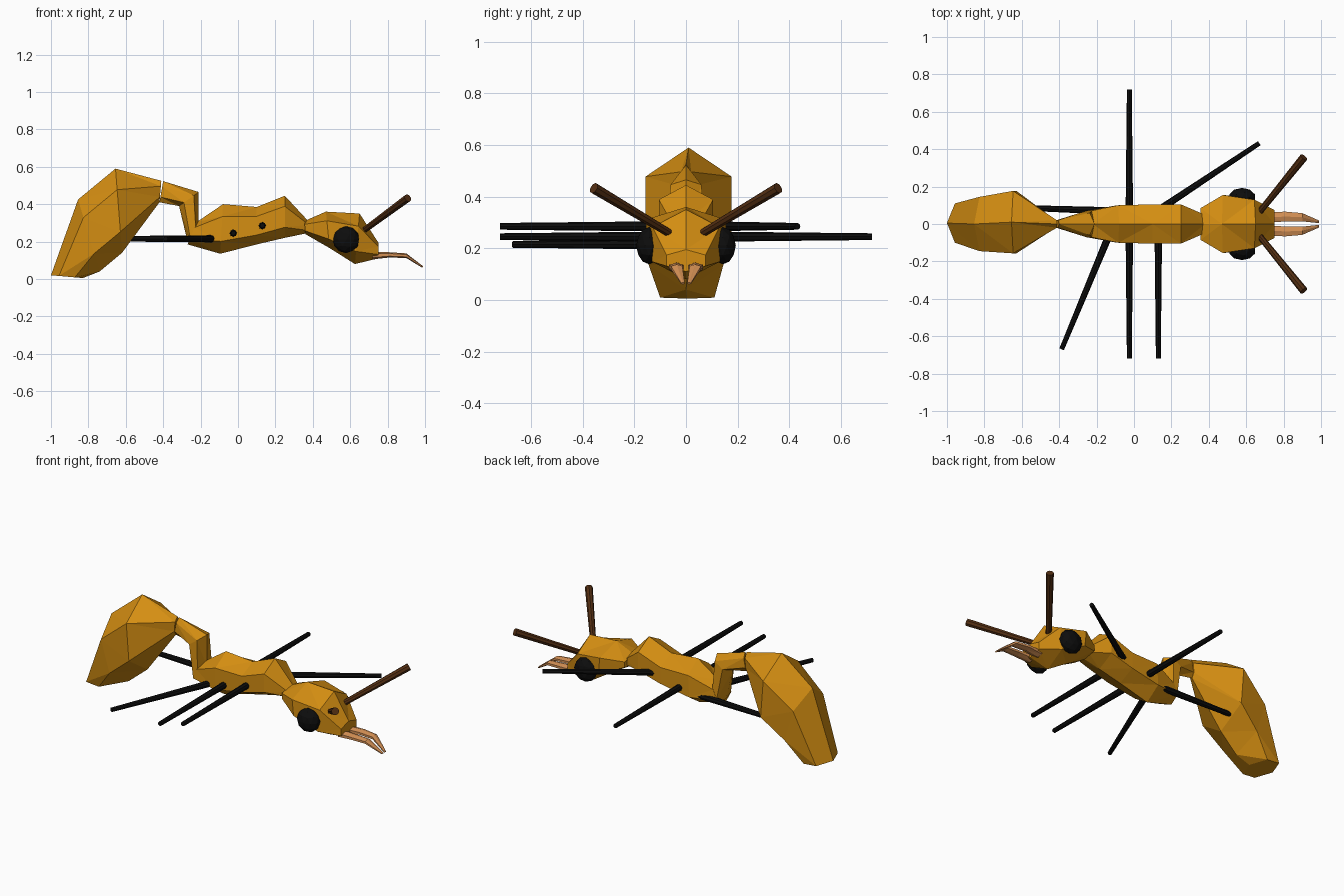
import bpy, bmesh, math
from mathutils import Vector

if "Cube" in bpy.data.objects:
    bpy.data.objects.remove(bpy.data.objects["Cube"])


def mat(name, r, g, b):
    m = bpy.data.materials.new(name)
    m.diffuse_color = (r, g, b, 1)
    m.use_nodes = True
    m.node_tree.nodes["Principled BSDF"].inputs["Base Color"].default_value = m.diffuse_color
    return m


AMBER = mat("amber shell", 0.66, 0.27, 0.006)
BLACK = mat("black", 0.004, 0.004, 0.004)
BROWN = mat("dark brown", 0.085, 0.027, 0.006)
PEACH = mat("peach", 0.66, 0.28, 0.09)


def finish(name, bm, material, triangulate=False):
    if triangulate:
        bmesh.ops.triangulate(bm, faces=[f for f in bm.faces if len(f.verts) == 4])
    bmesh.ops.recalc_face_normals(bm, faces=bm.faces)
    me = bpy.data.meshes.new(name)
    bm.to_mesh(me)
    bm.free()
    me.materials.append(material)
    ob = bpy.data.objects.new(name, me)
    bpy.context.collection.objects.link(ob)
    return ob


def loft(name, sections, material, n=6):
    """Each section: top x, top z, bottom x, bottom z, half width, y centre."""
    bm = bmesh.new()
    rings = []
    wmax = max(math.sin(2 * math.pi * i / n) for i in range(n))
    for tx, tz, bx, bz, w, yc in sections:
        ring = []
        for i in range(n):
            a = 2 * math.pi * i / n
            k = (1 + math.cos(a)) / 2
            ring.append(bm.verts.new((bx + (tx - bx) * k,
                                      yc + w * math.sin(a) / wmax,
                                      bz + (tz - bz) * k)))
        rings.append(ring)
    for r, s in zip(rings, rings[1:]):
        for i in range(n):
            j = (i + 1) % n
            bm.faces.new((r[i], r[j], s[j], s[i]))
    bm.faces.new(rings[0])
    bm.faces.new(rings[-1])
    return finish(name, bm, material, True)


def rod(name, a, b, r1, r2, material, n=8):
    a, b = Vector(a), Vector(b)
    bm = bmesh.new()
    bmesh.ops.create_cone(bm, cap_ends=True, segments=n, radius1=r1, radius2=r2,
                          depth=(b - a).length)
    ob = finish(name, bm, material)
    ob.location = (a + b) / 2
    ob.rotation_euler = (b - a).to_track_quat('Z', 'Y').to_euler()
    return ob


# Body segments
loft("abdomen", [(-.41, .525, -.42, .41, .02, 0),
                 (-.655, .59, -.62, .14, .167, .01),
                 (-.855, .425, -.74, .04, .145, 0),
                 (-1.0, .02, -.83, .005, .105, .005)], AMBER)
loft("waist", [(-.40, .523, -.42, .41, .02, 0),
               (-.21, .465, -.315, .39, .06, 0),
               (-.21, .27, -.27, .20, .07, 0)], AMBER)
loft("thorax", [(-.22, .305, -.27, .185, .07, 0),
                (-.08, .40, -.095, .135, .10, 0),
                (.10, .385, .10, .185, .105, 0),
                (.25, .445, .25, .22, .105, 0),
                (.38, .305, .37, .245, .05, 0)], AMBER)
loft("head", [(.355, .31, .36, .24, .085, 0),
              (.47, .36, .49, .165, .155, 0),
              (.65, .35, .625, .08, .13, 0),
              (.75, .195, .75, .11, .075, 0)], AMBER)

# Eyes, antennae and mandibles on both sides
for s, side in ((1, "left"), (-1, "right")):
    bm = bmesh.new()
    bmesh.ops.create_icosphere(bm, subdivisions=2, radius=1)
    eye = finish(side + "_eye", bm, BLACK)
    eye.scale = (.072, .05, .072)
    eye.location = (.578, s * .143, .21)
    rod(side + "_antenna", (.66, s * .05, .25), (.908, s * .357, .433),
        .016, .022, BROWN)
    loft(side + "_mandible", [(.72, .145, .72, .105, .028, s * .035),
                              (.81, .143, .81, .115, .026, s * .04),
                              (.90, .137, .90, .112, .022, s * .036),
                              (.99, .068, .985, .06, .007, s * .012)], PEACH)

# Six straight legs: root, tip
legs = {
    "front_left_leg": ((.11, .06, .285), (.67, .432, .285)),
    "front_right_leg": ((.13, -.06, .285), (.13, -.72, .285)),
    "middle_left_leg": ((-.025, .06, .245), (-.025, .72, .245)),
    "middle_right_leg": ((-.025, -.06, .245), (-.025, -.72, .245)),
    "back_left_leg": ((-.12, .07, .215), (-.76, .092, .215)),
    "back_right_leg": ((-.125, -.04, .215), (-.387, -.67, .215)),
}
for name, (root, tip) in legs.items():
    rod(name, root, tip, .02, .013, BLACK)
